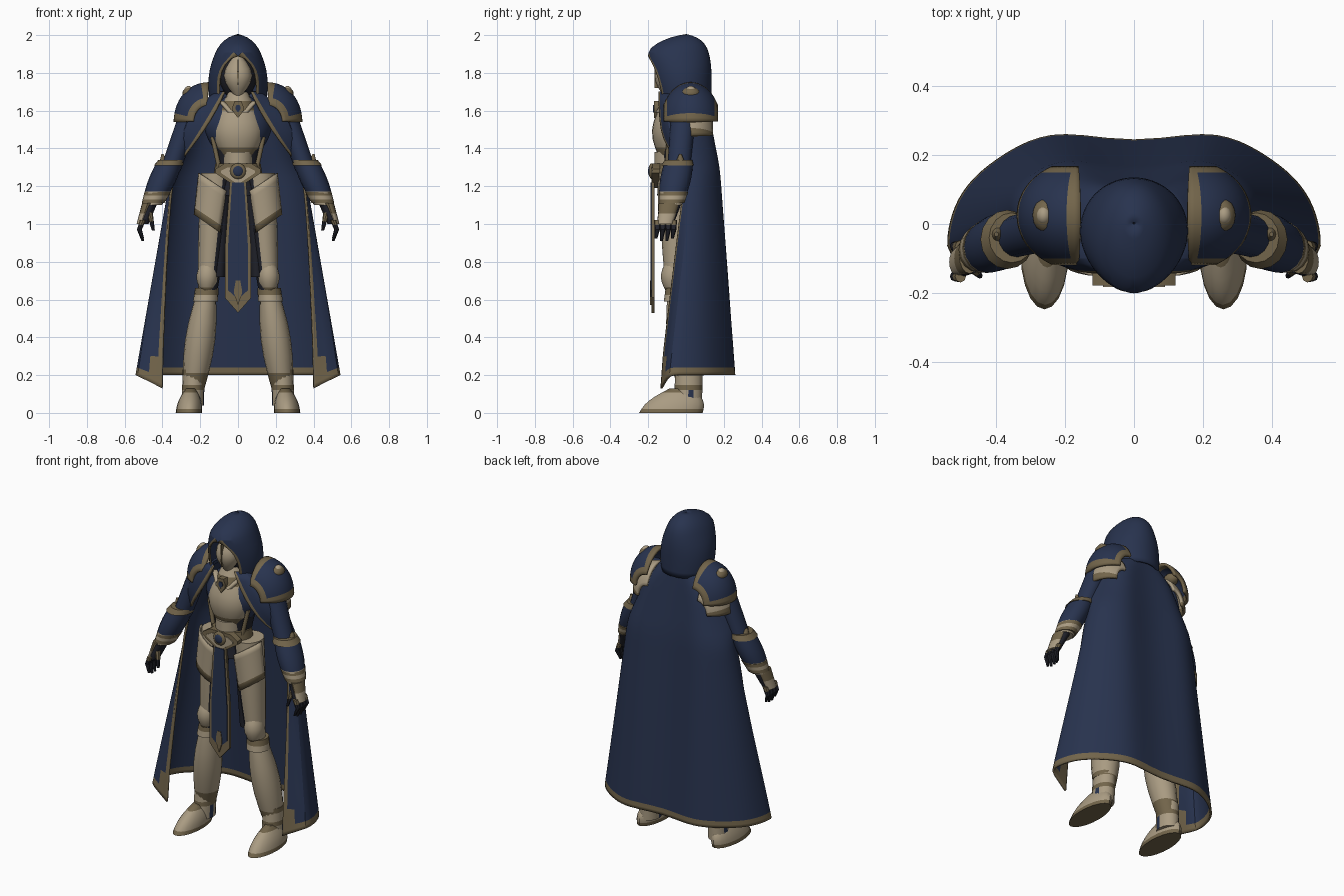
import bpy, bmesh
from math import sin, cos, pi, asin, sqrt, radians
from mathutils import Vector

if "Cube" in bpy.data.objects:
    bpy.data.objects.remove(bpy.data.objects["Cube"])


def material(name, red, green, blue):
    mat = bpy.data.materials.new(name)
    mat.use_nodes = True
    mat.diffuse_color = (red, green, blue, 1)
    shader = mat.node_tree.nodes["Principled BSDF"]
    shader.inputs["Base Color"].default_value = mat.diffuse_color
    shader.inputs["Roughness"].default_value = .8
    return mat


PALETTE = {
    "navy": material("navy cloth", .021, .033, .077),
    "pale": material("pale armour", .4, .33, .225),
    "trim": material("bronze trim", .17, .13, .07),
    "dark": material("dark leather", .014, .015, .022),
}
COLOURS = list(PALETTE)


def mix(first, second, amount):
    return first + (second - first) * amount


def finish(name, bm, mirror, soften=0, thickness=0):
    """Turn a bmesh into an object with the shared modifiers."""
    bmesh.ops.recalc_face_normals(bm, faces=bm.faces)
    mesh = bpy.data.meshes.new(name)
    bm.to_mesh(mesh)
    bm.free()
    for mat in PALETTE.values():
        mesh.materials.append(mat)
    for face in mesh.polygons:
        face.use_smooth = True
    mesh.set_sharp_from_angle(angle=radians(40))
    part = bpy.data.objects.new(name, mesh)
    bpy.context.collection.objects.link(part)
    if mirror:
        part.modifiers.new("mirror", 'MIRROR')
    if soften:
        subdivision = part.modifiers.new("soften", 'SUBSURF')
        subdivision.levels = subdivision.render_levels = soften
        subdivision.boundary_smooth = 'PRESERVE_CORNERS'
    if thickness:
        shell = part.modifiers.new("thickness", 'SOLIDIFY')
        shell.thickness, shell.offset = thickness, 0


def grid(name, rows, paint, closed=False, mirror=True, soften=0, thickness=0):
    """Skin rows of points; paint(row, column) names the colour of each face."""
    bm = bmesh.new()
    verts = [[bm.verts.new(point) for point in row] for row in rows]
    count = len(rows[0])
    for i, (lower, upper) in enumerate(zip(verts, verts[1:])):
        for j in range(count if closed else count - 1):
            k = (j + 1) % count
            face = bm.faces.new((lower[j], lower[k], upper[k], upper[j]))
            face.material_index = COLOURS.index(paint(i, j))
    if closed:
        for row, i in ((verts[0], 0), (verts[-1], len(rows) - 2)):
            bm.faces.new(row).material_index = COLOURS.index(paint(i, 0))
    finish(name, bm, mirror, soften, thickness)


def limb(name, start, end, radii, colours, bulge=0, depth=1.1, mirror=True, sides=16, paint=None):
    """Tapered form of level ellipses; colour names are spread along its length."""
    start, end, bands = Vector(start), Vector(end), 6
    names = colours.split()
    rows = []
    for i in range(bands + 1):
        centre = start.lerp(end, i / bands)
        radius = mix(*radii, i / bands) + bulge * sin(pi * i / bands)
        turns = [2 * pi * j / sides for j in range(sides)]
        rows.append([centre + Vector((radius * sin(a), -radius * depth * cos(a), 0)) for a in turns])
    grid(name, rows, paint or (lambda i, j: names[i * len(names) // bands]), True, mirror)


def banner(name, top, bottom, width, peak, y, colour, depth=.009):
    """Flat front plate that widens downward and ends in a point."""
    half = [(0, top), (width * .6, top), (width, mix(top, bottom + peak, .6)), (width, bottom + peak), (0, bottom)]
    outline = half + [(-x, z) for x, z in reversed(half) if x > 0]
    bm = bmesh.new()
    front = bm.faces.new([bm.verts.new((x, y, z)) for x, z in outline])
    extruded = bmesh.ops.extrude_face_region(bm, geom=[front])["geom"]
    bmesh.ops.translate(bm, vec=(0, depth, 0), verts=[v for v in extruded if isinstance(v, bmesh.types.BMVert)])
    for face in bm.faces:
        face.material_index = COLOURS.index(colour)
    finish(name, bm, False)


def ball(name, centre, size, colour, mirror=True):
    bm = bmesh.new()
    bmesh.ops.create_uvsphere(bm, u_segments=16, v_segments=8, radius=1)
    bmesh.ops.scale(bm, vec=size, verts=bm.verts)
    bmesh.ops.translate(bm, vec=centre, verts=bm.verts)
    for face in bm.faces:
        face.material_index = COLOURS.index(colour)
    finish(name, bm, mirror)


# Cape: the mantle opens over the chest, then the cloth flares to the hem
def cape_row(z, lift=0):
    if z > 1.3:
        fall = (1.7 - z) / .4
        edge, width = mix(.07, .33, fall ** 1.3), mix(.11, .35, fall ** .42)
        front, back = mix(-.14, -.01, fall ** 4), mix(.11, .17, fall)
    else:
        fall = (1.3 - z) / 1.1
        edge, width = mix(.33, .4, sqrt(fall)), mix(.345, .54, fall)
        front, back = mix(0, -.13, fall), mix(.17, .25, fall)
    row = [(mix(edge, width, part), front + .04 * part, z - lift * (1 - part)) for part in (0, .16, .5)]
    for k in range(13):
        turn = pi / 2 * k / 12
        x = width * cos(turn) ** .6 if k < 12 else 0
        y = mix(front + .04, back, sin(turn) ** .9) - .018 * cos(13 * x) * sin(turn) ** 2
        row.append((x, y, z))
    return row


cape_rows = [cape_row(1.7 - k / 10) for k in range(15)] + [cape_row(.235, .06), cape_row(.2, .07)]
grid("cape", cape_rows, lambda i, j: "trim" if j == 0 or i == 15 or (i > 13 and j == 1) else "navy",
     soften=1, thickness=.012)

# Hood: closed crown above a pointed opening
hood_rows = []
for z in [1.65 + .065 * k for k in range(5)] + [1.95, 1.985, 2]:
    rise = (z - 1.74) / .26
    width = max(.155 * sqrt(max(0, 1 - rise ** 2)), .004)
    opening = .1 * sqrt(max(0, 1 - ((z - 1.72) / .19) ** 2)) if z < 1.9 else 0
    front = mix(-.15, -.21, (z - 1.65) / .26) if z < 1.92 else -.7 * sqrt(2 - z)
    back, first = max(.132 * sqrt(max(0, 1 - rise ** 4)), .004), asin(opening / width)
    turns = [first, first + .09] + [mix(first, pi, k / 10) for k in range(1, 11)]
    hood_rows.append([(width * sin(a) if a < pi else 0, mix(front, back, (1 - cos(a)) / 2), z) for a in turns])
grid("hood", hood_rows, lambda i, j: "trim" if j == 0 and i < 4 else "navy", soften=1, thickness=.01)
ball("hood_lining", (0, -.02, 1.79), (.1, .1, .14), "dark", mirror=False)

# Face mask
limb("face_mask", (0, -.1, 1.68), (0, -.09, 1.89), (.02, .02), "pale", bulge=.054, depth=.95, mirror=False)
banner("mask_ridge", top=1.87, bottom=1.72, width=.004, peak=.05, y=-.167, colour="trim", depth=.03)

# Torso, breastplate and collar
limb("waist", (0, -.05, 1.15), (0, -.04, 1.4), (.13, .13), "dark", bulge=-.02, depth=.8, mirror=False)
limb("chest", (0, -.04, 1.4), (0, -.03, 1.68), (.13, .06), "navy", bulge=.08, depth=.7, mirror=False)
limb("breastplate", (0, -.08, 1.36), (0, -.07, 1.63), (.085, .08), "trim pale pale pale pale pale",
     bulge=.052, depth=.78, mirror=False, sides=24)
limb("abdomen_plate", (0, -.08, 1.27), (0, -.08, 1.38), (.08, .08), "pale", mirror=False)
limb("side_strap", (.1, -.1, 1.3), (.135, -.09, 1.46), (.012, .012), "trim")
limb("gorget", (0, -.06, 1.6), (0, -.06, 1.7), (.1, .05), "trim pale", depth=1, mirror=False)
limb("collar_wing", (.03, -.135, 1.59), (.09, -.1, 1.65), (.025, .015), "pale")
banner("collar_setting", top=1.65, bottom=1.56, width=.03, peak=.04, y=-.17, colour="trim", depth=.04)
banner("collar_gem", top=1.63, bottom=1.59, width=.014, peak=.02, y=-.174, colour="navy")

# Belt, buckle and front cloth
limb("belt", (0, -.06, 1.25), (0, -.06, 1.32), (.13, .12), "trim", depth=.85, mirror=False)
banner("belt_point", top=1.32, bottom=1.19, width=.12, peak=.08, y=-.178, colour="trim", depth=.04)
banner("belt_panel", top=1.3, bottom=1.21, width=.09, peak=.06, y=-.183, colour="pale")
ball("buckle_rim", (0, -.183, 1.28), (.042, .014, .042), "trim", mirror=False)
ball("buckle_gem", (0, -.191, 1.28), (.028, .01, .028), "navy", mirror=False)
banner("tabard_trim", top=1.24, bottom=.53, width=.07, peak=.08, y=-.182, colour="trim", depth=.014)
banner("tabard_cloth", top=1.22, bottom=.6, width=.053, peak=.05, y=-.187, colour="navy")
banner("tabard_emblem", top=.7, bottom=.57, width=.02, peak=.06, y=-.19, colour="trim")
limb("hanging_cloth", (.075, -.08, 1.2), (.1, -.07, .72), (.035, .03), "dark")

# Legs: cloth shows on the inside and back of the thigh
limb("thigh", (.11, -.05, 1.27), (.16, -.05, .65), (.085, .052), "pale", bulge=.006,
     paint=lambda i, j: "dark" if 9 < j < 15 else "navy" if 5 < j < 10 else "pale")
guard_rows = []
for k in range(7):
    centre, z = mix(.115, .145, k / 6), mix(1.25, 1.03, k / 6)
    turns = [radians(15 * j - 35) for j in range(9)]
    reach = mix(.092, .086, k / 6)
    guard_rows.append([(centre + reach * sin(a), -.055 - reach * cos(a), z - .04 + .06 * sin(a)) for a in turns])
grid("hip_guard", guard_rows, lambda i, j: "trim" if i == 5 else "pale", thickness=.008)
limb("knee_guard", (.165, -.07, .63), (.16, -.07, .83), (.025, .01), "trim pale pale pale pale trim", bulge=.04)
limb("greave", (.165, -.045, .66), (.235, .02, .12), (.045, .055), "pale pale pale pale pale trim", bulge=.03)
limb("greave_cuff", (.172, -.045, .59), (.165, -.04, .66), (.066, .062), "pale trim")
limb("ankle_cuff", (.235, .01, .2), (.23, .01, .23), (.06, .065), "trim")
limb("boot", (.24, .01, .04), (.235, .015, .2), (.06, .058), "pale", depth=1.25,
     paint=lambda i, j: "navy" if j in (4, 12) and i < 3 else "trim" if i == 3 else "pale")
limb("foot", (.26, -.08, 0), (.25, -.025, .13), (.07, .025), "trim pale pale pale pale trim", bulge=.012,
     depth=2.4, sides=20)


# Shoulder armour: a domed shell over a lower plate
def shoulder(name, x, z, size, paint):
    rows = []
    for k in range(8):
        tilt = mix(-.06, 1.6, k / 7)
        arc = [mix(-1.15, 1.15, j / 10) for j in range(11)]
        rows.append([(x + size.x * cos(a) * sin(tilt), .025 + size.y * sin(a), z + size.z * cos(a) * cos(tilt))
                     for a in arc])
    grid(name, rows, paint, soften=1, thickness=.016)


shoulder("shoulder_guard", .165, 1.545, Vector((.17, .15, .2)),
         lambda i, j: "trim" if i in (0, 6) or j in (0, 9) else "navy")
shoulder("lower_shoulder_plate", .18, 1.47, Vector((.14, .12, .18)), lambda i, j: "trim" if i > 5 else "pale")
ball("shoulder_boss", (.255, .025, 1.69), (.04, .05, .035), "trim")
ball("shoulder_stud", (.262, .025, 1.706), (.022, .028, .025), "pale")

# Arms and bracers
limb("upper_arm", (.24, -.01, 1.62), (.36, -.04, 1.28), (.06, .055), "navy")
limb("bracer", (.365, -.04, 1.32), (.455, -.08, 1.1), (.07, .052), "navy navy navy navy pale pale", bulge=.012)
limb("elbow_cuff", (.355, -.04, 1.34), (.368, -.045, 1.31), (.066, .078), "trim")
limb("elbow_spike", (.385, -.03, 1.28), (.4, -.03, 1.37), (.04, .006), "trim")
limb("wrist_cuff", (.425, -.065, 1.17), (.45, -.075, 1.11), (.07, .06), "trim pale trim")

# Hands
limb("palm", (.465, -.085, 1.1), (.5, -.11, 1), (.034, .026), "dark", depth=1.7)
limb("hand_guard", (.478, -.09, 1.11), (.515, -.11, 1), (.03, .022), "trim pale", depth=1.8)
for k in range(4):
    y = -.152 + .029 * k
    curl, tip = (.522, y, .97), .91 + .012 * (k in (0, 3))
    limb(f"finger_base_{k + 1}", (.504, y, 1.02), curl, (.016, .013), "trim dark", sides=8)
    limb(f"finger_tip_{k + 1}", curl, (.504, y - .008, tip), (.013, .007), "dark", sides=8)
limb("thumb", (.468, -.125, 1.06), (.448, -.15, .965), (.017, .008), "trim dark", sides=8)
